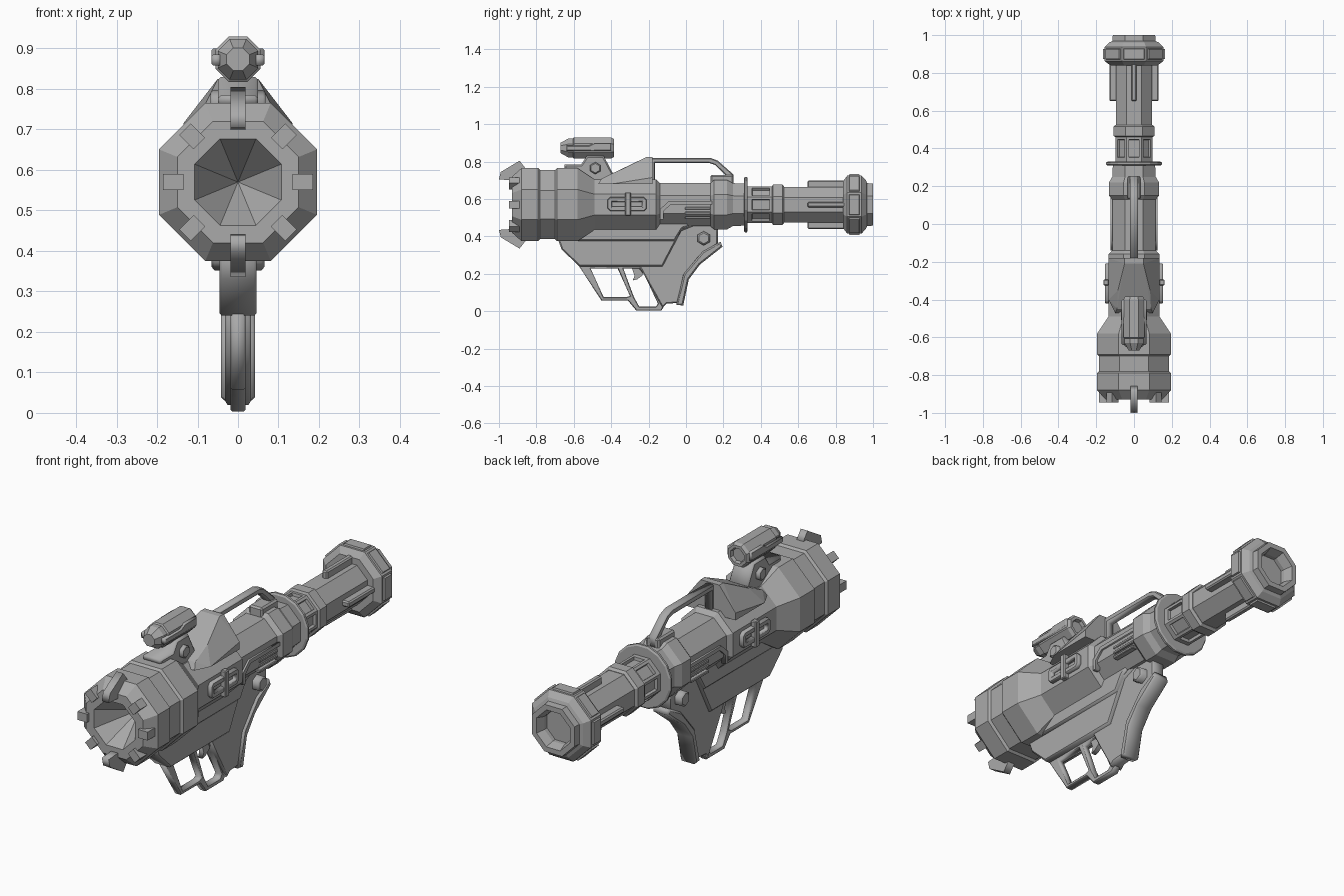
import bpy, bmesh, math
from mathutils import Matrix, Vector

cube = bpy.data.objects.get("Cube")
if cube:
    bpy.data.objects.remove(cube, do_unlink=True)

metal = bpy.data.materials.new("gun_grey")
metal.use_nodes = True
GREY = (0.4, 0.4, 0.4, 1)
metal.diffuse_color = GREY
metal.node_tree.nodes["Principled BSDF"].inputs["Base Color"].default_value = GREY

AXIS = 0.57  # height of the barrel axis
SIDE = Matrix(((0, 0, 1), (1, 0, 0), (0, 1, 0)))  # profile (y, z) plus depth x


def finish(name, bm):
    bmesh.ops.remove_doubles(bm, verts=bm.verts, dist=0.0004)
    bmesh.ops.recalc_face_normals(bm, faces=bm.faces)
    mesh = bpy.data.meshes.new(name)
    bm.to_mesh(mesh)
    bm.free()
    mesh.materials.append(metal)
    ob = bpy.data.objects.new(name, mesh)
    bpy.context.collection.objects.link(ob)
    return ob


def lathe(name, profile, z=AXIS, sides=8, insets=()):
    """Faceted turned part along y; profile is (y, flat-to-axis distance).
    insets holds (segment index, border, depth) for panels on each facet."""
    bm = bmesh.new()
    rings = []
    for y, r in profile:
        R = max(r, 0.0001) / math.cos(math.pi / sides)
        rings.append([bm.verts.new((R * math.cos(a), y, z + R * math.sin(a)))
                      for a in [(i + 0.5) * math.tau / sides for i in range(sides)]])
    bands = []
    for a, b in zip(rings, rings[1:]):
        bands.append([bm.faces.new((a[i], a[(i + 1) % sides], b[(i + 1) % sides], b[i]))
                      for i in range(sides)])
    bmesh.ops.recalc_face_normals(bm, faces=bm.faces)
    for seg, border, depth in insets:
        bmesh.ops.inset_individual(bm, faces=bands[seg], thickness=border, depth=0)
        bmesh.ops.inset_individual(bm, faces=bands[seg], thickness=0.003, depth=depth)
    return finish(name, bm)


def plate(name, outline, half, holes=(), chamfer=0.0, x=0.0):
    """Side-profile plate centred on x, with optional openings and chamfered edges."""
    cu = bpy.data.curves.new(name, "CURVE")
    cu.dimensions = "2D"
    cu.fill_mode = "BOTH"
    cu.extrude = half - chamfer
    cu.bevel_depth = chamfer
    cu.bevel_resolution = 0
    cu.offset = -chamfer
    for loop in (outline, *holes):
        sp = cu.splines.new("POLY")
        sp.points.add(len(loop) - 1)
        for p, (y, z) in zip(sp.points, loop):
            p.co = (y, z, 0, 1)
        sp.use_cyclic_u = True
    tmp = bpy.data.objects.new(name + "_curve", cu)
    bpy.context.collection.objects.link(tmp)
    bpy.context.view_layer.update()
    mesh = bpy.data.meshes.new_from_object(
        tmp.evaluated_get(bpy.context.evaluated_depsgraph_get()))
    bm = bmesh.new()
    bm.from_mesh(mesh)
    bpy.data.objects.remove(tmp, do_unlink=True)
    bpy.data.meshes.remove(mesh)
    bm.transform(Matrix.Translation((x, 0, 0)) @ SIDE.to_4x4())
    return finish(name, bm)


def box(name, lo, hi, turn=0.0, bevel=0.0):
    """Box between two corners, turned about the barrel axis."""
    lo, hi = Vector(lo), Vector(hi)
    bm = bmesh.new()
    bmesh.ops.create_cube(bm, size=1, matrix=Matrix.Translation((lo + hi) / 2)
                          @ Matrix.Diagonal((*(hi - lo), 1)))
    if bevel:
        bmesh.ops.bevel(bm, geom=bm.edges[:], offset=bevel, segments=1, affect="EDGES")
    c = Matrix.Translation((0, 0, AXIS))
    bm.transform(c @ Matrix.Rotation(turn, 4, "Y") @ c.inverted())
    return finish(name, bm)


def hull(name, half_points):
    """Convex block from points on the +x half, mirrored."""
    bm = bmesh.new()
    for x, y, z in half_points:
        for s in (1, -1):
            bm.verts.new((s * x, y, z))
    res = bmesh.ops.convex_hull(bm, input=bm.verts)
    bmesh.ops.dissolve_limit(bm, angle_limit=0.02, verts=bm.verts, edges=bm.edges)
    return finish(name, bm)


def ring_points(y, z, r, n=6):
    return [(y + r * math.cos(i * math.tau / n + math.pi / 6),
             z + r * math.sin(i * math.tau / n + math.pi / 6)) for i in range(n)]


# Main body with the conical front opening
lathe("front_body", [(-0.74, 0), (-0.93, 0.107), (-0.93, 0.15), (-0.88, 0.195),
                     (-0.79, 0.195), (-0.78, 0.185), (-0.7, 0.185), (-0.69, 0.195),
                     (-0.58, 0.195), (-0.49, 0.135), (-0.16, 0.135), (-0.14, 0.115),
                     (-0.14, 0)])
lathe("middle_tube", [(-0.2, 0), (-0.2, 0.115), (0.13, 0.115), (0.15, 0.132),
                      (0.22, 0.132), (0.25, 0.115), (0.31, 0.112), (0.31, 0)])
lathe("guard_disc", [(0.31, 0), (0.31, 0.14), (0.315, 0.148), (0.325, 0.148),
                     (0.33, 0.14), (0.33, 0)], sides=16)
lathe("slotted_collar", [(0.32, 0), (0.32, 0.097), (0.34, 0.097), (0.46, 0.097),
                         (0.465, 0.108), (0.515, 0.108), (0.525, 0.097), (0.525, 0)],
      insets=[(2, 0.018, -0.014)])
lathe("rear_barrel", [(0.5, 0), (0.5, 0.095), (0.85, 0.095), (0.85, 0)])
lathe("rear_muzzle", [(0.84, 0), (0.84, 0.125), (0.862, 0.155), (0.938, 0.155),
                      (0.962, 0.13), (0.968, 0.115), (1.0, 0.112), (1.0, 0.088),
                      (0.96, 0.075), (0.94, 0.075), (0.94, 0)],
      insets=[(2, 0.014, 0.008)])

# Fins in front of the muzzle
for i in range(4):
    box("barrel_fin", (-0.014, 0.65, AXIS + 0.08), (0.014, 0.85, AXIS + 0.13),
        i * math.pi / 2, 0.006)

# Claws and lugs around the front opening
claw = [(-1.0, 0.705), (-0.99, 0.745), (-0.89, 0.805), (-0.855, 0.76), (-0.93, 0.7)]
plate("upper_claw", claw, 0.018)
plate("lower_claw", [(y, 2 * AXIS - z) for y, z in claw], 0.018)
for i in range(8):
    if i % 4:
        box("front_lug", (-0.02, -0.945, AXIS + 0.135), (0.02, -0.88, AXIS + 0.185),
            i * math.pi / 4)

# Top housing, carry handle and its rear foot
hull("top_housing", [(0.1, -0.47, 0.68), (0.09, -0.45, 0.71), (0.135, -0.4, 0.68),
                     (0.085, -0.35, 0.755), (0.05, -0.21, 0.825), (0.05, -0.18, 0.825),
                     (0.085, -0.18, 0.78), (0.135, -0.18, 0.715), (0.135, -0.18, 0.68)])
plate("carry_handle", [(-0.19, 0.82), (0.13, 0.82), (0.17, 0.805), (0.255, 0.73),
                       (0.255, 0.68), (0.225, 0.68), (0.225, 0.715), (0.155, 0.782),
                       (0.125, 0.792), (-0.165, 0.792), (-0.165, 0.68), (-0.19, 0.68)],
      0.02, chamfer=0.005)
box("handle_foot", (-0.035, 0.13, 0.66), (0.035, 0.255, 0.728), bevel=0.008)

# Sight and mount
plate("sight_mount", [(-0.65, 0.785), (-0.65, 0.765), (-0.52, 0.69), (-0.42, 0.69),
                      (-0.39, 0.735), (-0.44, 0.83), (-0.53, 0.83), (-0.56, 0.785)],
      0.05, chamfer=0.008)
plate("sight_mount_bolt", ring_points(-0.485, 0.765, 0.032), 0.068, chamfer=0.006)
lathe("sight", [(-0.67, 0), (-0.67, 0.028), (-0.63, 0.05), (-0.605, 0.05), (-0.6, 0.056),
                (-0.4, 0.056), (-0.385, 0.048), (-0.385, 0.035), (-0.4, 0.03), (-0.4, 0)],
      z=0.873)
for s in (-1, 1):
    plate("sight_rail", [(-0.64, 0.858), (-0.64, 0.885), (-0.52, 0.885), (-0.49, 0.9),
                         (-0.4, 0.9), (-0.4, 0.858)], 0.012, x=s * 0.053, chamfer=0.004)

# Parts on both flanks of the body
for s in (-1, 1):
    pod = [(-0.42, 0.55), (-0.405, 0.535), (-0.225, 0.535), (-0.21, 0.55),
           (-0.21, 0.595), (-0.225, 0.61), (-0.405, 0.61), (-0.42, 0.595)]
    slot = [(-0.395, 0.56), (-0.235, 0.56), (-0.235, 0.585), (-0.395, 0.585)]
    plate("flank_pod", pod, 0.014, [slot], 0.004, s * 0.14)
    box("flank_clip", (s * 0.148 - 0.014, -0.325, 0.51), (s * 0.148 + 0.014, -0.295, 0.635),
        bevel=0.004)
    plate("flank_panel", [(-0.14, 0.49), (-0.14, 0.545), (-0.09, 0.59), (0.14, 0.59),
                          (0.14, 0.572), (-0.08, 0.572), (-0.12, 0.535), (-0.12, 0.49)],
          0.012, x=s * 0.112)
    for z in (0.5, 0.525, 0.55):
        box("flank_bar", (s * 0.105 - 0.014, -0.005, z - 0.007),
            (s * 0.105 + 0.014, 0.13, z + 0.007), bevel=0.003)

# Lower receiver, grip web, back pad and pivot bolt
plate("lower_receiver", [(-0.69, 0.4), (-0.665, 0.33), (-0.57, 0.24), (-0.125, 0.24),
                         (-0.025, 0.43), (0.1, 0.48), (0.1, 0.52), (-0.5, 0.52)],
      0.046, chamfer=0.007)
plate("receiver_shoulder", [(-0.64, 0.42), (-0.6, 0.375), (-0.06, 0.375), (-0.02, 0.44),
                            (0.05, 0.48), (-0.5, 0.48)], 0.058, chamfer=0.008)
plate("grip_web", [(-0.26, 0.26), (-0.2, 0.15), (-0.125, 0.02), (-0.105, 0.04),
                   (-0.04, 0.045), (-0.01, 0.19), (0.07, 0.29), (0.17, 0.36),
                   (0.17, 0.47), (-0.06, 0.5)], 0.032, chamfer=0.006)
plate("back_pad", [(-0.052, 0.035), (-0.015, 0.03), (0.015, 0.17), (0.075, 0.25),
                   (0.195, 0.345), (0.185, 0.372), (0.09, 0.32), (-0.012, 0.2)],
      0.042, chamfer=0.008)
plate("pivot_bolt", ring_points(0.095, 0.39, 0.038), 0.066, chamfer=0.008)

# Trigger guard with two openings, and trigger
plate("trigger_guard", [(-0.578, 0.25), (-0.452, 0.057), (-0.31, 0.057), (-0.265, 0.003),
                        (-0.132, 0.003), (-0.11, 0.04), (-0.2, 0.25)], 0.018,
      [[(-0.51, 0.228), (-0.365, 0.228), (-0.3, 0.082), (-0.318, 0.075), (-0.44, 0.075)],
       [(-0.335, 0.228), (-0.25, 0.228), (-0.22, 0.19), (-0.15, 0.04), (-0.162, 0.025),
        (-0.25, 0.025), (-0.278, 0.075)]], chamfer=0.004)
plate("trigger", [(-0.29, 0.235), (-0.275, 0.19), (-0.285, 0.165), (-0.262, 0.17),
                  (-0.235, 0.19), (-0.215, 0.235)], 0.012)
